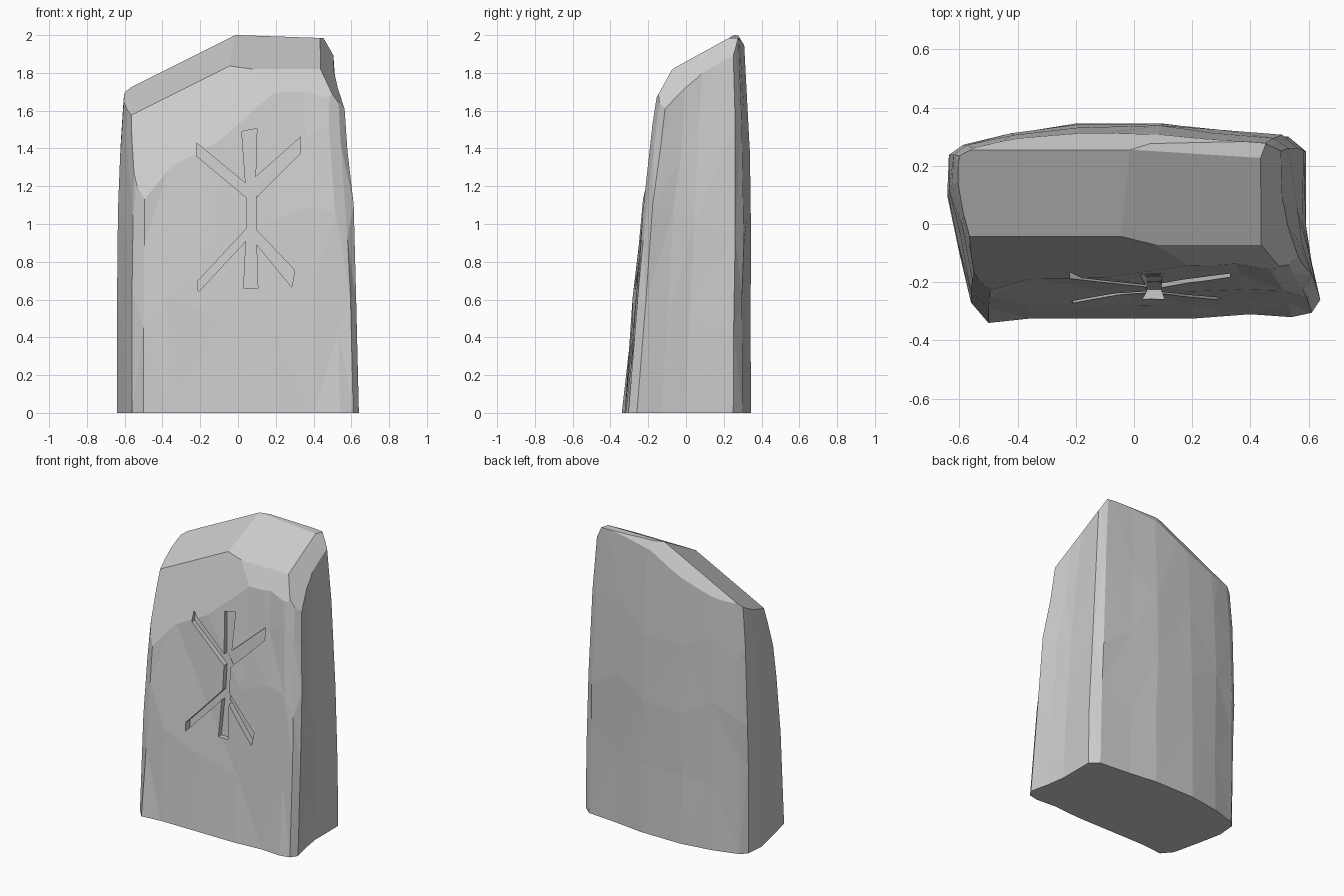
import bpy, bmesh, random
from mathutils import Vector

cube = bpy.data.objects.get("Cube")
if cube:
    bpy.data.objects.remove(cube, do_unlink=True)
random.seed(4)

stone_grey = bpy.data.materials.new("stone_grey")
stone_grey.use_nodes = True
colour = (0.6, 0.6, 0.6, 1)
stone_grey.diffuse_color = colour
stone_grey.node_tree.nodes["Principled BSDF"].inputs["Base Color"].default_value = colour


def make_object(name, bm):
    bmesh.ops.recalc_face_normals(bm, faces=bm.faces)
    mesh = bpy.data.meshes.new(name)
    bm.to_mesh(mesh)
    bm.free()
    mesh.materials.append(stone_grey)
    obj = bpy.data.objects.new(name, mesh)
    bpy.context.collection.objects.link(obj)
    return obj


# Footprint of the slab, counter-clockwise
footprint = [(-.5, -.34), (-.36, -.325), (-.1, -.325), (.2, -.325), (.4, -.31),
             (.54, -.32), (.61, -.305), (.64, -.26), (.61, -.13), (.59, 0),
             (.59, .25), (.53, .3), (.3, .32), (.1, .345), (-.2, .345),
             (-.42, .31), (-.59, .26), (-.63, .22), (-.64, .09), (-.6, -.1), (-.56, -.27)]

# Rings: height, left width, right width, front y, back y
rings = [(0, 1, 1, -.34, .345), (.55, 1, .98, -.293, .342), (1, 1, .95, -.25, .34),
         (1.45, .98, .9, -.197, .335), (2.1, .9, .83, -.1, .3)]

bm = bmesh.new()
loops = []
for i, (z, left, right, front, back) in enumerate(rings):
    wobble = .006 if 0 < i < len(rings) - 1 else 0
    ring = []
    for x, y in footprint:
        t = (y - rings[0][3]) / (rings[0][4] - rings[0][3])
        ring.append(bm.verts.new((x * (left if x < 0 else right) + random.uniform(-wobble, wobble),
                                  front + t * (back - front) + random.uniform(-wobble, wobble),
                                  z + random.uniform(-1, 1) * wobble * 20)))
    loops.append(ring)
n = len(footprint)
for low, high in zip(loops, loops[1:]):
    for k in range(n):
        bm.faces.new((low[k], low[(k + 1) % n], high[(k + 1) % n], high[k]))
bm.faces.new(loops[0][::-1])
bm.faces.new(loops[-1])
bmesh.ops.triangulate(bm, faces=[f for f in bm.faces if len(f.verts) == 4])

# Chipped crown: each cut is a plane  z = h + a*x + b*y
crown_cuts = [
    (2.0, -.035, 0),      # flat summit
    (1.88, .5, .5),       # long left slope
    (1.86, 0, .55),       # right slope
    (1.95, 0, 1.8),       # front shoulder
    (1.97, .5, 2.6),      # low left shoulder
    (2.51, -1.49, .54),   # right edge
    (2.44, .5, -1.7),     # back left edge
    (2.44, 0, -1.6),      # back right edge
    (2.9, 2.1, .5),       # left corner
]
for h, a, b in crown_cuts:
    bmesh.ops.bisect_plane(bm, geom=bm.verts[:] + bm.edges[:] + bm.faces[:], dist=1e-5,
                           plane_co=(0, 0, h), plane_no=Vector((-a, -b, 1)).normalized(),
                           clear_outer=True)
    rim = [e for e in bm.edges if e.is_boundary]
    if rim:
        bmesh.ops.holes_fill(bm, edges=rim, sides=0)
slab = make_object("standing_stone", bm)

# Carved strokes on the front, as (x, z) outlines
strokes = [
    [(.02, 1.49), (.1, 1.505), (.09, 1.15), (.045, 1.15)],
    [(.045, 1.2), (.095, 1.2), (.095, .9), (.045, .9)],
    [(.045, .97), (.095, .97), (.105, .66), (.03, .66)],
    [(-.22, 1.43), (-.22, 1.36), (.045, 1.14), (.07, 1.19)],
    [(.33, 1.46), (.33, 1.375), (.095, 1.14), (.05, 1.21)],
    [(-.215, .695), (-.21, .64), (.06, .93), (.045, .975)],
    [(.3, .755), (.285, .665), (.08, .915), (.095, .97)],
]
cutters = []
for i, outline in enumerate(strokes):
    bm = bmesh.new()
    depth = .05 + i * .0007
    outer = [bm.verts.new((x, -.6, z)) for x, z in outline]
    inner = [bm.verts.new((x, -.335 + .09 * z + depth, z)) for x, z in outline]
    bm.faces.new(outer)
    bm.faces.new(inner[::-1])
    for k in range(4):
        m = (k + 1) % 4
        bm.faces.new((outer[k], inner[k], inner[m], outer[m]))
    cutter = make_object("stroke_cutter", bm)
    cutter.hide_render = True
    cutters.append(cutter)
    cut = slab.modifiers.new("carved_stroke", 'BOOLEAN')
    cut.operation = 'DIFFERENCE'
    cut.solver = 'EXACT'
    cut.object = cutter

# Bake the carving and remove the cutters
graph = bpy.context.evaluated_depsgraph_get()
carved = bpy.data.meshes.new_from_object(slab.evaluated_get(graph))
slab.modifiers.clear()
slab.data = carved
slab.data.shade_flat()
for cutter in cutters:
    bpy.data.objects.remove(cutter, do_unlink=True)
